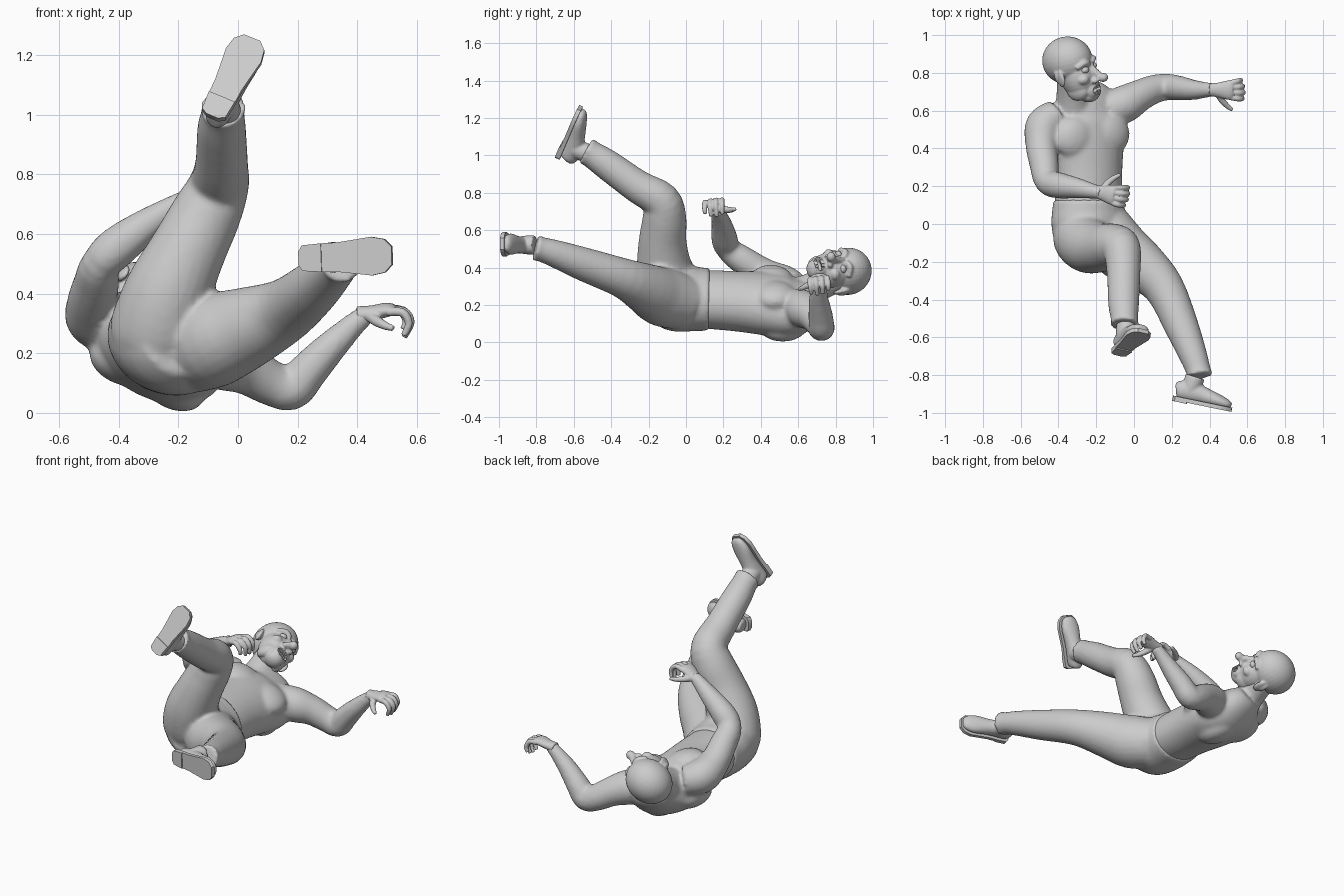
import bpy, bmesh, math
from mathutils import Vector as V, Matrix

if "Cube" in bpy.data.objects:
    bpy.data.objects.remove(bpy.data.objects["Cube"])

def frame(origin, left, up):
    """Matrix whose local x = left, local -y = front, local z = up."""
    x = V(left).normalized()
    z = V(up)
    z = (z - x * z.dot(x)).normalized()
    y = z.cross(x)
    m = Matrix((x, y, z)).transposed().to_4x4()
    m.translation = V(origin)
    return m

def ball(bm, m, loc, radii, seg=24):
    bmesh.ops.create_uvsphere(bm, u_segments=seg, v_segments=seg // 2, radius=1,
                              matrix=m @ Matrix.Translation(loc) @ Matrix.Diagonal((*radii, 1)))

def loft(bm, rings, hint, m=Matrix(), seg=24, sub=4):
    """Smooth tube through rings (x, y, z, a, b); a lies along hint."""
    P = [rings[0]] + list(rings) + [rings[-1]]
    pts = []
    for i in range(1, len(P) - 2):
        for k in range(sub):
            t = k / sub
            pts.append([0.5 * (2 * q + (r - p) * t + (2 * p - 5 * q + 4 * r - s) * t * t
                               + (3 * q - p - 3 * r + s) * t ** 3)
                        for p, q, r, s in zip(*P[i - 1:i + 3])])
    pts.append(list(rings[-1]))
    prev = None
    for i, p in enumerate(pts):
        t = (V(pts[min(i + 1, len(pts) - 1)][:3]) - V(pts[max(i - 1, 0)][:3])).normalized()
        w = V(hint)
        w = (w - t * w.dot(t)).normalized()
        n = t.cross(w)
        vs = [bm.verts.new(m @ (V(p[:3]) + w * p[3] * math.cos(u) + n * p[4] * math.sin(u)))
              for u in (2 * math.pi * j / seg for j in range(seg))]
        if prev:
            for j in range(seg):
                bm.faces.new((prev[j], prev[(j + 1) % seg], vs[(j + 1) % seg], vs[j]))
        else:
            bm.faces.new(vs[::-1])
        prev = vs
    bm.faces.new(prev)

def tube(bm, pts, hint, **kw):
    loft(bm, [(*p, p[3]) for p in pts], hint, **kw)

def finish(name, bm, voxel=0, smooth=0, angle=40):
    bmesh.ops.recalc_face_normals(bm, faces=bm.faces)
    me = bpy.data.meshes.new(name)
    bm.to_mesh(me)
    bm.free()
    ob = bpy.data.objects.new(name, me)
    bpy.context.collection.objects.link(ob)
    bpy.ops.object.select_all(action='DESELECT')
    bpy.context.view_layer.objects.active = ob
    ob.select_set(True)
    if voxel:
        r = ob.modifiers.new("fuse", 'REMESH')
        r.mode, r.voxel_size, r.use_smooth_shade = 'VOXEL', voxel, True
        if smooth:
            s = ob.modifiers.new("soften", 'SMOOTH')
            s.factor, s.iterations = 0.5, smooth
    else:
        bpy.ops.object.shade_smooth_by_angle(angle=math.radians(angle))
    return ob

W = (.9, .1, -.43)

# Upper body: torso, chest muscles, neck and both arms
bm = bmesh.new()
loft(bm, [(-.30, .71, .26, .10, .075), (-.28, .65, .225, .18, .115), (-.27, .56, .20, .235, .15),
          (-.26, .43, .21, .22, .16), (-.245, .28, .22, .19, .155), (-.24, .12, .23, .185, .15),
          (-.24, 0, .235, .18, .14)], W, seg=32)
chest = frame((-.265, .48, .205), W, (0, 1, 0))
for s in (-1, 1):
    ball(bm, chest, (s * .098, -.10, -.015), (.118, .068, .115))     # pectorals
    ball(bm, chest, (s * .10, .085, .03), (.11, .075, .13))          # shoulder blades
    ball(bm, chest, (s * .11, .01, .12), (.11, .075, .06))           # trapezius
tube(bm, [(-.32, .60, .25, .10), (-.325, .70, .30, .085), (-.325, .82, .36, .085)], W)
tube(bm, [(-.40, .58, .29, .085), (-.475, .52, .315, .10), (-.49, .42, .365, .085), (-.475, .31, .435, .077),
          (-.46, .225, .50, .068), (-.40, .205, .56, .07), (-.30, .19, .635, .055),
          (-.20, .17, .70, .038), (-.17, .165, .715, .036)], (.3, -.4, .9))
tube(bm, [(-.14, .60, .20, .09), (-.05, .635, .175, .10), (.03, .68, .145, .085), (.11, .715, .10, .076),
          (.18, .725, .078, .07), (.235, .72, .14, .066), (.32, .71, .23, .053),
          (.41, .71, .315, .037), (.44, .705, .33, .036)], (0, 1, .2))
finish("upper_body", bm, .012, 8)

# Trousers: seat and both legs
bm = bmesh.new()
loft(bm, [(-.24, .125, .23, .193, .16), (-.24, .06, .232, .2, .165), (-.238, 0, .235, .205, .17),
          (-.225, -.1, .225, .19, .155), (-.20, -.19, .23, .12, .10)], W, seg=32)
tube(bm, [(-.28, -.02, .22, .14), (-.265, -.07, .28, .165), (-.235, -.115, .40, .148), (-.17, -.125, .54, .128),
          (-.105, -.115, .67, .117), (-.065, -.135, .76, .102), (-.055, -.26, .835, .089),
          (-.055, -.42, .95, .082), (-.05, -.51, 1.01, .072), (-.05, -.535, 1.025, .08)], (1, 0, 0))
tube(bm, [(-.16, -.02, .215, .15), (-.08, -.13, .245, .158), (.04, -.22, .29, .135), (.16, -.34, .345, .107),
          (.255, -.55, .42, .09), (.315, -.70, .475, .074), (.342, -.78, .50, .066), (.347, -.805, .507, .075)],
     (1, 0, 0))
finish("trousers", bm, .012, 5)

# Shoes: sole, heel block, upper and ankle; local -y is the toe direction
def prism(bm, m, outline, z0, z1):
    lo, hi = ([bm.verts.new(m @ V((x, y, z))) for x, y in outline] for z in (z0, z1))
    n = len(lo)
    bm.faces.new(lo)
    bm.faces.new(hi)
    for i in range(n):
        bm.faces.new((lo[i], lo[(i + 1) % n], hi[(i + 1) % n], hi[i]))

def shoe(side, centre, left, up):
    m = frame(centre, left, up)
    half = [(.022, .158), (.043, .145), (.048, .08), (.049, .03), (.058, -.04), (.065, -.09), (.056, -.135),
            (.03, -.16)]
    outline = half + [(-x, y) for x, y in reversed(half)]
    bm = bmesh.new()
    prism(bm, m, outline, .006, .028)
    heel = half[:3] + [(-x, y) for x, y in reversed(half[:3])]
    prism(bm, m, heel, 0, .016)
    finish(side + "_shoe_sole", bm, angle=35)
    bm = bmesh.new()
    loft(bm, [(0, .15, .06, .025, .032), (0, .13, .064, .04, .05), (0, .06, .068, .045, .055),
              (0, 0, .06, .048, .046), (0, -.08, .048, .057, .036), (0, -.13, .04, .046, .026),
              (0, -.152, .034, .026, .014)], (1, 0, 0), m)
    tube(bm, [(0, .075, .05, .042), (0, .07, .10, .05), (0, .065, .15, .052)], (1, 0, 0), m=m)
    finish(side + "_shoe_upper", bm, .007, 3)

shoe("right", (-.02, -.64, 1.128), (.905, -.21, -.37), (0, .92, -.4))
shoe("left", (.357, -.968, .523), (.03, 0, -1), (.2, .975, 0))

# Hands: palm, four curled fingers and a thumb; local x = thumb side, -y = palm side, z = forward
def hand(side, wrist, thumb, forward, curl):
    m = frame(wrist, thumb, forward)
    if side == "left":
        m = m @ Matrix.Diagonal((1, -1, 1, 1))
    bm = bmesh.new()
    loft(bm, [(0, 0, -.03, .034, .03), (0, 0, .02, .04, .026), (0, .004, .07, .052, .024),
              (0, .002, .095, .045, .018)], (1, 0, 0), m, 16)
    for i in range(4):
        x, l = .042 - .028 * i, (.95, 1.05, 1, .82)[i]
        tube(bm, [(x * .9, 0, .075, .015), (x * 1.1, -.008, .075 + .05 * l, .015),
                  (x * 1.15, -.045 * curl, .075 + .066 * l, .0135),
                  (x * 1.1, -.085 * curl * l, .115, .011)], (1, 0, 0), m=m, seg=10)
    tube(bm, [(.02, -.01, .015, .02), (.06, -.025, .035, .018), (.09, -.04, .06, .014),
              (.11, -.05, .085, .010)], (0, 1, 0), m=m, seg=10)
    finish(side + "_hand", bm, .005, 2)

hand("left", (.43, .71, .332), (0, -1, -.1), (.97, -.15, .12), 1.05)
hand("right", (-.185, .168, .71), (.15, 1, .1), (.8, -.12, .4), 1.1)

# Head: skull, jaw, cheeks, brows, nose, lips and ears
H = frame((-.34, .868, .388), (.47, .27, -.84), (-.25, .93, .16))
bm = bmesh.new()
ball(bm, H, (0, .015, .0), (.122, .138, .127), 32)
ball(bm, H, (0, -.03, -.095), (.1, .098, .125), 32)
ball(bm, H, (0, -.065, -.205), (.052, .052, .036))
ball(bm, H, (0, -.09, -.175), (.055, .04, .055))
tube(bm, [(0, -.112, -.05, .018), (0, -.138, -.092, .02), (0, -.158, -.125, .026)], (1, 0, 0), m=H)
ball(bm, H, (0, -.172, -.122), (.026, .028, .024))
for s in (-1, 1):
    ball(bm, H, (s * .06, -.085, -.105), (.034, .035, .028))
    ball(bm, H, (s * .024, -.132, -.128), (.018, .02, .015))
    tube(bm, [(s * .015, -.118, -.034, .014), (s * .05, -.113, -.02, .016), (s * .088, -.08, -.035, .012)],
         (0, 0, 1), m=H)
    ball(bm, H, (s * .055, -.03, -.165), (.032, .06, .05))
    ear = H @ Matrix.Translation((s * .118, .012, -.07)) @ Matrix.Rotation(s * .4, 4, 'Z')
    ball(bm, ear, (0, 0, 0), (.014, .032, .046))
    ball(bm, ear, (s * .008, .018, .012), (.012, .016, .032))
head = finish("head", bm, .006, 4)

# Open mouth cut into the head
bm = bmesh.new()
ball(bm, H, (0, -.13, -.18), (.042, .045, .026))
cutter = finish("mouth_cutter", bm)
cutter.hide_render = True
cutter.hide_viewport = True
cut = head.modifiers.new("mouth", 'BOOLEAN')
cut.object, cut.operation, cut.solver = cutter, 'DIFFERENCE', 'EXACT'

# Teeth and eyes
bm = bmesh.new()
for z in (-.163, -.198):
    for i in range(-2, 3):
        loc = Matrix.Translation((i * .0135, -.12 + .0035 * i * i, z)) @ Matrix.Diagonal((.012, .014, .018, 1))
        bmesh.ops.create_cube(bm, size=1, matrix=H @ loc)
finish("teeth", bm)
bm = bmesh.new()
for s in (-1, 1):
    ball(bm, H, (s * .044, -.1, -.058), (.024, .024, .019), 16)
finish("eyes", bm)
